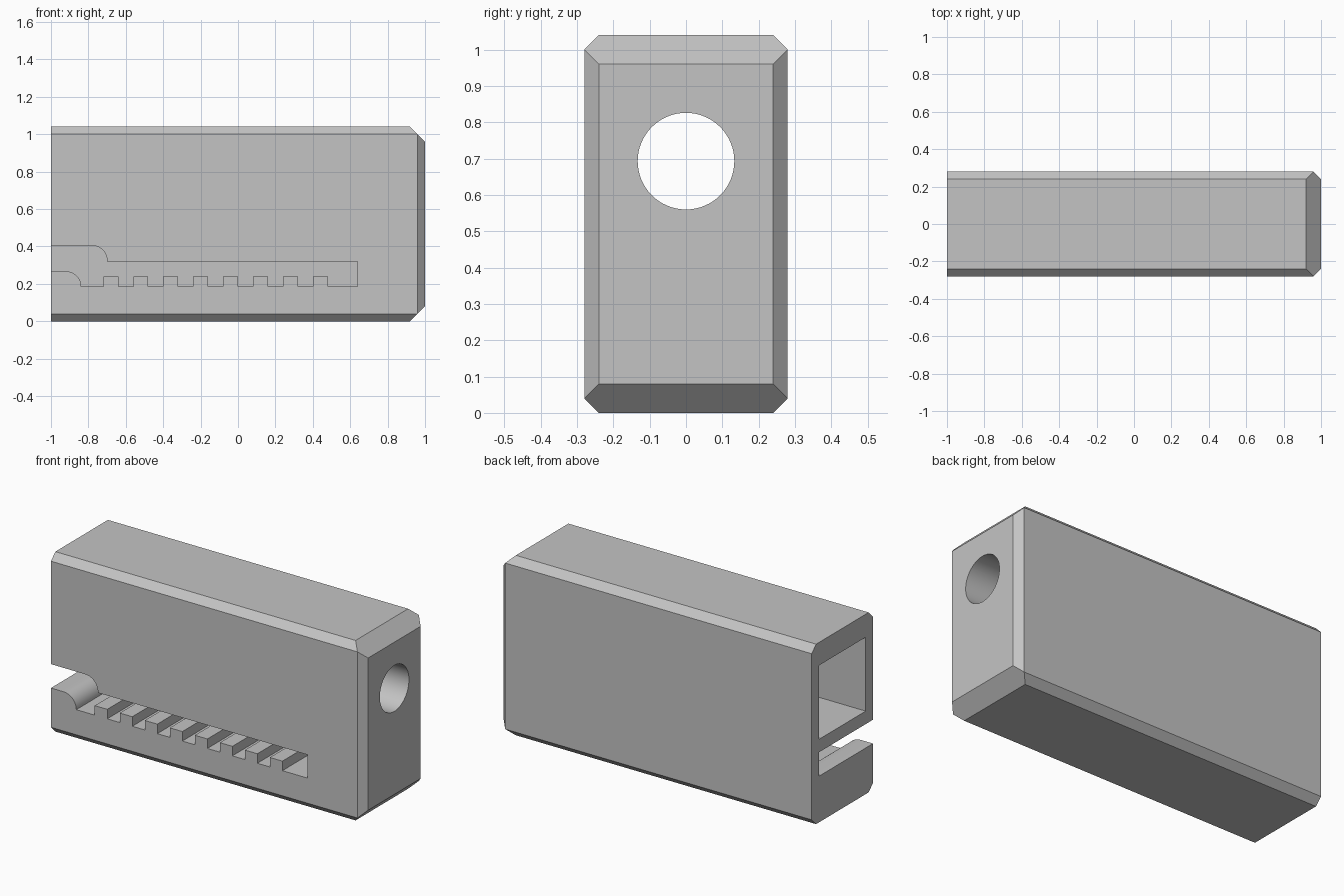
import bpy, bmesh, math
from mathutils import Matrix

default = bpy.data.objects.get("Cube")
if default:
    bpy.data.objects.remove(default, do_unlink=True)

grey = bpy.data.materials.new("plain grey")
grey.use_nodes = True
colour = (0.55, 0.55, 0.55, 1)
grey.diffuse_color = colour
grey.node_tree.nodes["Principled BSDF"].inputs["Base Color"].default_value = colour


def make_object(name, bm):
    bmesh.ops.recalc_face_normals(bm, faces=bm.faces)
    mesh = bpy.data.meshes.new(name)
    bm.to_mesh(mesh)
    bm.free()
    mesh.materials.append(grey)
    obj = bpy.data.objects.new(name, mesh)
    bpy.context.collection.objects.link(obj)
    return obj


def block(name, low, high):
    bm = bmesh.new()
    centre = [(a + b) / 2 for a, b in zip(low, high)]
    size = [b - a for a, b in zip(low, high)]
    bmesh.ops.create_cube(bm, size=1, matrix=Matrix.Translation(centre) @ Matrix.Diagonal((*size, 1)))
    return make_object(name, bm)


def quarter_arc(cx, cz, radius, steps=12):
    angles = [math.pi / 2 * i / steps for i in range(steps + 1)]
    return [(cx + radius * math.sin(a), cz + radius * math.cos(a)) for a in angles]


# Body: block with bevelled long edges and a bevelled closed end
length, half_width, height, bevel = 1.0, 0.28, 1.04, 0.04
bm = bmesh.new()
for side in (-1, 1):
    for end in (-1, 1):
        def corner(x, y, drop):
            bm.verts.new((x, side * y, height / 2 + end * (height / 2 - drop)))
        inner = half_width - bevel
        corner(-length, inner, 0)
        corner(-length, half_width, bevel)
        corner(length - 2 * bevel, inner, 0)
        corner(length - bevel, half_width, bevel)
        corner(length, inner, 2 * bevel)
bmesh.ops.convex_hull(bm, input=bm.verts)
bmesh.ops.dissolve_limit(bm, angle_limit=0.02, verts=bm.verts, edges=bm.edges)
body = make_object("housing", bm)

# Square chamber open at the left end
chamber = block("chamber_cutter", (-1.2, -0.213, 0.48), (0.64, 0.213, 0.907))

# Round hole through the closed end
bm = bmesh.new()
bmesh.ops.create_cone(bm, cap_ends=True, segments=64, radius1=0.133, radius2=0.133, depth=0.7,
                      matrix=Matrix.Translation((0.85, 0, 0.693)) @ Matrix.Rotation(math.pi / 2, 4, "Y"))
hole = make_object("hole_cutter", bm)

# Stepped slot with a toothed floor, open at the front and the left end
floor, tooth_top = 0.185, 0.24
outline = [(-1.2, 0.405)] + quarter_arc(-0.78, 0.325, 0.08)
outline += [(-0.70, 0.32), (0.64, 0.32), (0.64, floor)]
for i in range(8):
    right = 0.48 - 0.16 * i
    left = right - 0.08
    outline += [(right, floor), (right, tooth_top), (left, tooth_top), (left, floor)]
outline += reversed(quarter_arc(-0.92, floor, 0.082))
outline.append((-1.2, floor + 0.082))
bm = bmesh.new()
face = bm.faces.new([bm.verts.new((x, -0.4, z)) for x, z in outline])
extruded = bmesh.ops.extrude_face_region(bm, geom=[face])["geom"]
bmesh.ops.translate(bm, vec=(0, 0.613, 0),
                    verts=[v for v in extruded if isinstance(v, bmesh.types.BMVert)])
slot = make_object("slot_cutter", bm)

# Cut the openings
bpy.context.view_layer.objects.active = body
for cutter in (chamber, hole, slot):
    cutter.hide_render = True
    mod = body.modifiers.new(cutter.name, "BOOLEAN")
    mod.operation = "DIFFERENCE"
    mod.solver = "EXACT"
    mod.object = cutter
    bpy.ops.object.modifier_apply(modifier=mod.name)
    bpy.data.objects.remove(cutter, do_unlink=True)

# Smooth the curved walls, keep the hard edges
bpy.ops.object.select_all(action="DESELECT")
body.select_set(True)
bpy.ops.object.shade_smooth_by_angle(angle=math.radians(25))
